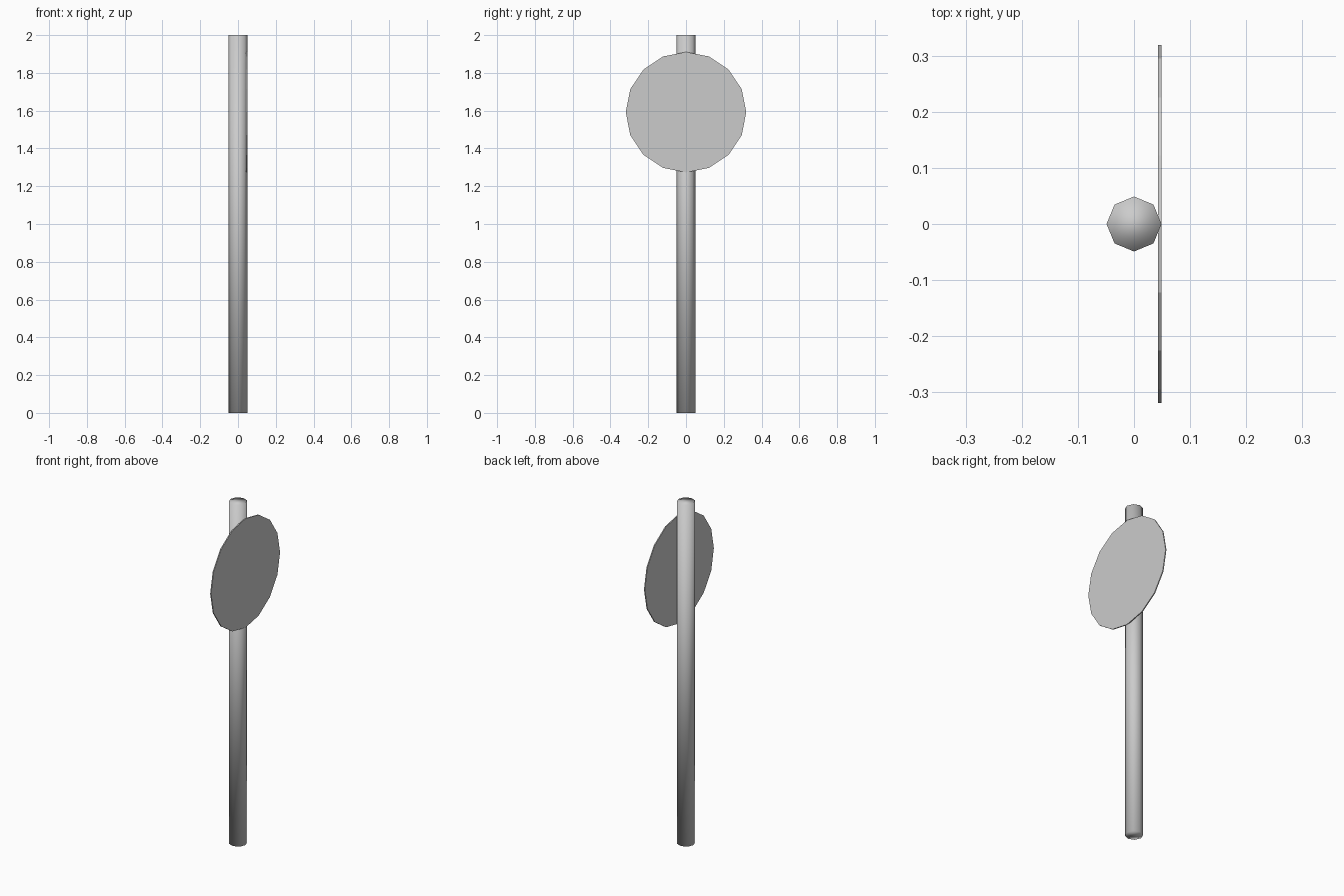
import bpy
from math import pi

if "Cube" in bpy.data.objects:
    bpy.data.objects.remove(bpy.data.objects["Cube"])


def cylinder(name, sides, radius, depth, location, rotation=(0, 0, 0)):
    bpy.ops.mesh.primitive_cylinder_add(vertices=sides, radius=radius, depth=depth,
                                        location=location, rotation=rotation)
    obj = bpy.context.object
    obj.name = name
    bpy.ops.object.transform_apply(location=False, rotation=True, scale=True)
    return obj


# Eight-sided post, smooth all over including the caps
post = cylinder("post", 8, 0.049, 2.0, (0, 0, 1.0))
bpy.ops.object.shade_smooth()

# Thin sixteen-sided sign plate on the +x side of the post, flat faces
plate = cylinder("sign_plate", 16, 0.319, 0.006, (0.046, 0, 1.592), (0, pi / 2, 0))
